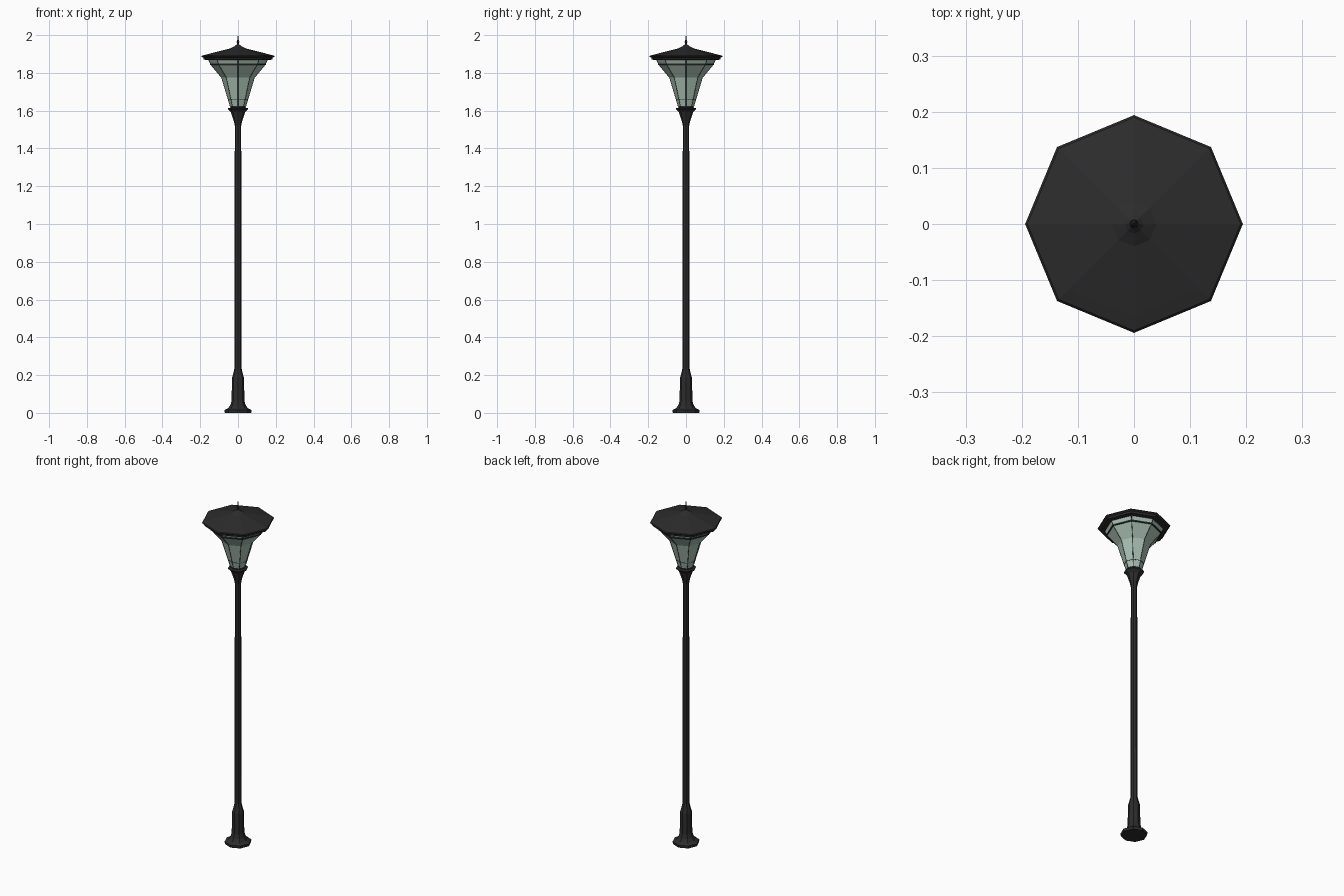
import bpy, bmesh
from math import sin, cos, pi

if "Cube" in bpy.data.objects:
    bpy.data.objects.remove(bpy.data.objects["Cube"])

SIDES = 8

def material(name, col):
    m = bpy.data.materials.new(name)
    m.diffuse_color = (*col, 1)
    m.use_nodes = True
    m.node_tree.nodes["Principled BSDF"].inputs["Base Color"].default_value = m.diffuse_color
    return m

METAL = material("dark_metal", (0.025, 0.025, 0.025))
GLASS = material("green_glass", (0.40, 0.53, 0.45))

def lathe(name, profile, mat, sides=SIDES, caps=True, closed=False):
    """Faceted solid of revolution from (radius, z) points, bottom to top."""
    bm = bmesh.new()
    rings = [[bm.verts.new((r * cos(2*pi*i/sides), r * sin(2*pi*i/sides), z))
              for i in range(sides)] for r, z in profile]
    pairs = list(zip(rings, rings[1:]))
    if closed:
        pairs.append((rings[-1], rings[0]))
    for a, b in pairs:
        for i in range(sides):
            j = (i + 1) % sides
            bm.faces.new((a[i], a[j], b[j], b[i]))
    if caps and not closed:
        bm.faces.new(rings[0][::-1])
        bm.faces.new(rings[-1])
    bmesh.ops.recalc_face_normals(bm, faces=bm.faces)
    me = bpy.data.meshes.new(name)
    bm.to_mesh(me)
    bm.free()
    me.materials.append(mat)
    ob = bpy.data.objects.new(name, me)
    bpy.context.collection.objects.link(ob)
    return ob

def band(name, r, z, w, h):
    """Thin octagonal hoop around the glass."""
    return lathe(name, [(r - w, z - h), (r + w, z - h), (r + w, z + h), (r - w, z + h)],
                 METAL, closed=True)

# Post: flared foot, pedestal, shaft and cup-shaped collar
lathe("post", [(0.070, 0.0), (0.072, 0.015), (0.052, 0.025), (0.040, 0.042), (0.034, 0.065),
               (0.032, 0.185), (0.026, 0.205), (0.019, 0.235),
               (0.017, 1.52), (0.022, 1.545), (0.032, 1.575), (0.038, 1.593),
               (0.053, 1.608), (0.053, 1.613), (0.040, 1.616), (0.042, 1.628)], METAL)

# Flared glass shade
glass_profile = [(0.042, 1.625), (0.087, 1.775), (0.143, 1.842), (0.157, 1.872)]
lathe("glass_shade", glass_profile, GLASS)

# Hoops around the shade
band("upper_band", 0.145, 1.845, 0.003, 0.004)
band("lower_band", 0.0525, 1.66, 0.0012, 0.0012)

# Thin ribs along the shade corners
for i in range(SIDES):
    a = 2 * pi * i / SIDES
    cu = bpy.data.curves.new("rib_%d" % i, 'CURVE')
    cu.dimensions = '3D'
    cu.bevel_depth = 0.0015
    cu.bevel_resolution = 0
    sp = cu.splines.new('POLY')
    sp.points.add(len(glass_profile) - 1)
    for p, (r, z) in zip(sp.points, glass_profile):
        p.co = (r * cos(a), r * sin(a), z, 1)
    cu.materials.append(METAL)
    bpy.context.collection.objects.link(bpy.data.objects.new("rib_%d" % i, cu))

# Roof with swept eaves
lathe("roof", [(0.155, 1.868), (0.181, 1.870), (0.183, 1.880), (0.194, 1.886), (0.190, 1.891),
               (0.165, 1.898), (0.095, 1.916), (0.040, 1.930), (0.017, 1.942), (0.008, 1.950)], METAL)

# Finial spike
lathe("finial", [(0.006, 1.945), (0.004, 1.955), (0.007, 1.963), (0.006, 1.970),
                 (0.003, 1.977), (0.001, 2.0)], METAL)
